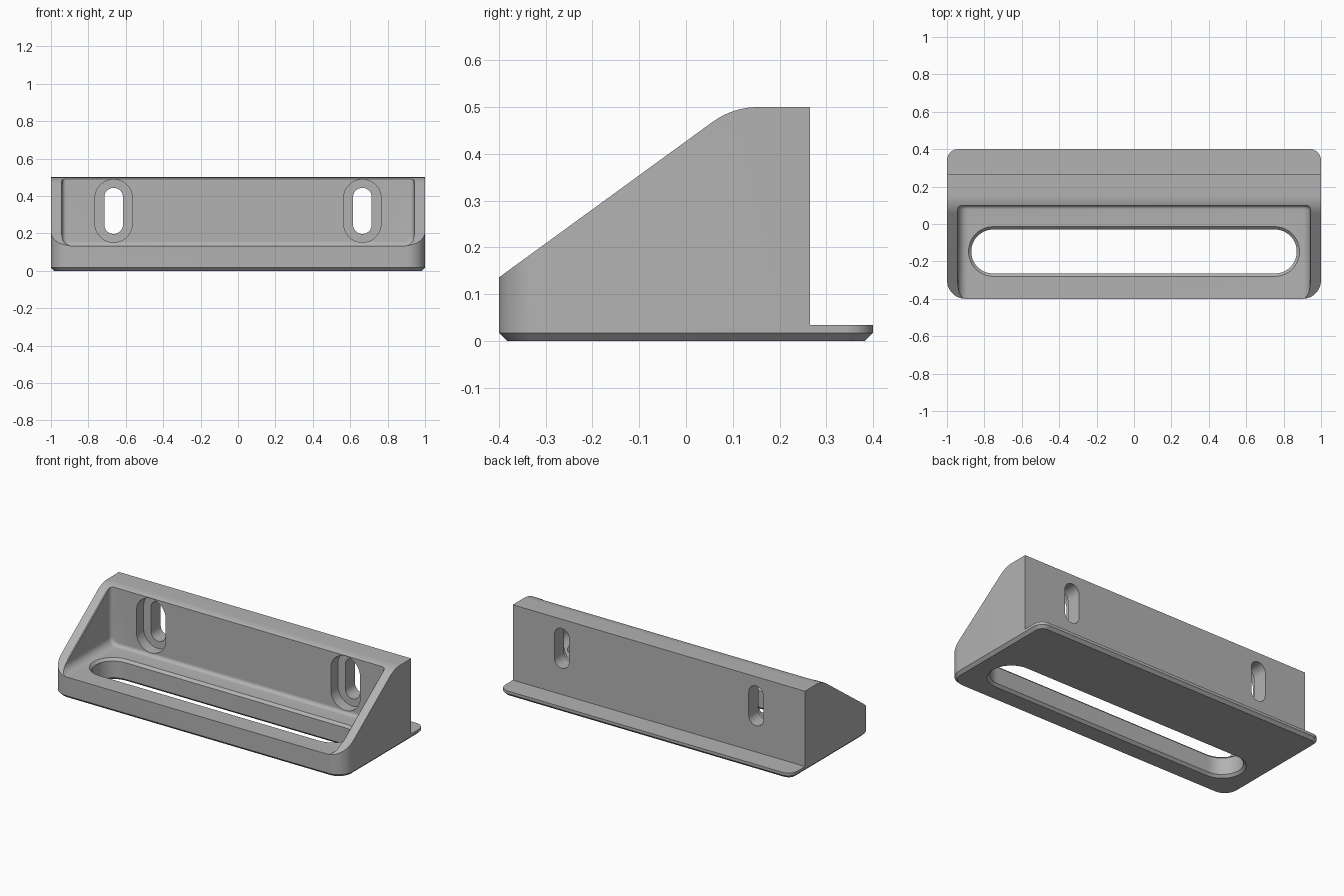
import bpy, bmesh, math

cube = bpy.data.objects.get("Cube")
if cube:
    bpy.data.objects.remove(cube, do_unlink=True)

grey = bpy.data.materials.new("plain grey")
grey.use_nodes = True
COLOUR = (0.45, 0.45, 0.45, 1)
grey.diffuse_color = COLOUR
grey.node_tree.nodes["Principled BSDF"].inputs["Base Color"].default_value = COLOUR


def loft(name, rings):
    """Closed solid through rings that share one point count."""
    bm = bmesh.new()
    loops = [[bm.verts.new(p) for p in ring] for ring in rings]
    n = len(loops[0])
    for a, b in zip(loops, loops[1:]):
        for i in range(n):
            j = (i + 1) % n
            bm.faces.new((a[i], a[j], b[j], b[i]))
    bm.faces.new(loops[0])
    bm.faces.new(loops[-1])
    bmesh.ops.recalc_face_normals(bm, faces=bm.faces)
    mesh = bpy.data.meshes.new(name)
    bm.to_mesh(mesh)
    bm.free()
    mesh.materials.append(grey)
    obj = bpy.data.objects.new(name, mesh)
    bpy.context.collection.objects.link(obj)
    return obj


def rounded(hw, low, high, r_low, r_high, steps=12):
    """Rounded rectangle, counter-clockwise, with own radii low and high."""
    pts = []
    corners = ((hw - r_low, low + r_low, r_low, -90), (hw - r_high, high - r_high, r_high, 0),
               (r_high - hw, high - r_high, r_high, 90), (r_low - hw, low + r_low, r_low, 180))
    for cx, cy, r, start in corners:
        for i in range(steps + 1):
            a = math.radians(start + 90 * i / steps)
            pts.append((cx + r * math.cos(a), cy + r * math.sin(a)))
    return pts


def plan(pts, z):
    return [(x, y, z) for x, y in pts]


def upright(pts, y, dx=0):
    return [(x + dx, y, z) for x, z in pts]


def cut(target, cutter, operation="DIFFERENCE"):
    mod = target.modifiers.new(cutter.name, "BOOLEAN")
    mod.operation = operation
    mod.solver = "EXACT"
    mod.object = cutter
    cutter.hide_render = True
    cutters.append(cutter)


cutters = []

# Body footprint with rounded corners and a chamfered underside
full = rounded(1, -0.4, 0.4, 0.1, 0.06)
small = rounded(0.983, -0.383, 0.383, 0.083, 0.043)
bracket = loft("bracket_body", [plan(small, 0), plan(full, 0.017), plan(full, 0.6)])

# Side profile: sloped front, rounded shoulder, rear foot
SLOPE = 0.728
side = [(-0.5, -0.1), (0.5, -0.1), (0.5, 0.034), (0.265, 0.034), (0.265, 0.5), (0.155, 0.5)]
for i in range(1, 11):
    t = i / 10
    side.append((0.155 * (1 - t) ** 2 + 0.2 * t * (1 - t) + 0.055 * t * t,
                 0.5 * (1 - t * t) + 0.467 * t * t))
side.append((-0.5, 0.467 - 0.555 * SLOPE))
cut(bracket, loft("side_profile", [[(x, y, z) for y, z in side] for x in (-1.2, 1.2)]), "INTERSECT")

# Open tray with rounded inside edges
rings = [upright(rounded(0.94, 0.133, 0.8, 0.05, 0.05), -0.6)]
for i in range(7):
    a = math.radians(15 * i)
    d = 0.022 * (1 - math.cos(a))
    rings.append(upright(rounded(0.94 - d, 0.133 + d, 0.8, 0.05 - d, 0.05), 0.078 + 0.022 * math.sin(a)))
cut(bracket, loft("tray_hollow", rings))

# Small chamfer along the sloped rim
def rim(hw, off):
    return [(x, y, 0.427 + SLOPE * y + off)
            for x, y in ((-hw, -0.32), (hw, -0.32), (hw, 0.09), (-hw, 0.09))]
cut(bracket, loft("rim_chamfer", [rim(0.935, -0.012), rim(0.965, 0.026)]))

# Long floor slot, chamfered on both faces
def floor_slot(r):
    return rounded(0.752 + r, -0.147 - r, -0.147 + r, r, r)
cut(bracket, loft("floor_slot", [plan(floor_slot(r), z) for r, z in
    ((0.138, -0.005), (0.118, 0.015), (0.118, 0.118), (0.138, 0.138))]))

# Recessed screw slots in the back wall
for label, x in (("right", -0.665), ("left", 0.665)):
    for kind, r, low, high, y0, y1 in (("recess", 0.1, 0.152, 0.488, 0, 0.17),
                                       ("hole", 0.05, 0.197, 0.443, 0.05, 0.4)):
        pts = rounded(r, low, high, r, r)
        cut(bracket, loft(f"{label}_screw_{kind}", [upright(pts, y, x) for y in (y0, y1)]))

# Bake the cuts and remove the helpers
bpy.context.view_layer.update()
graph = bpy.context.evaluated_depsgraph_get()
result = bpy.data.meshes.new_from_object(bracket.evaluated_get(graph))
bracket.modifiers.clear()
bracket.data = result
for cutter in cutters:
    bpy.data.objects.remove(cutter, do_unlink=True)

bpy.ops.object.select_all(action="DESELECT")
bracket.select_set(True)
bpy.context.view_layer.objects.active = bracket
bpy.ops.object.shade_smooth_by_angle(angle=math.radians(25))
